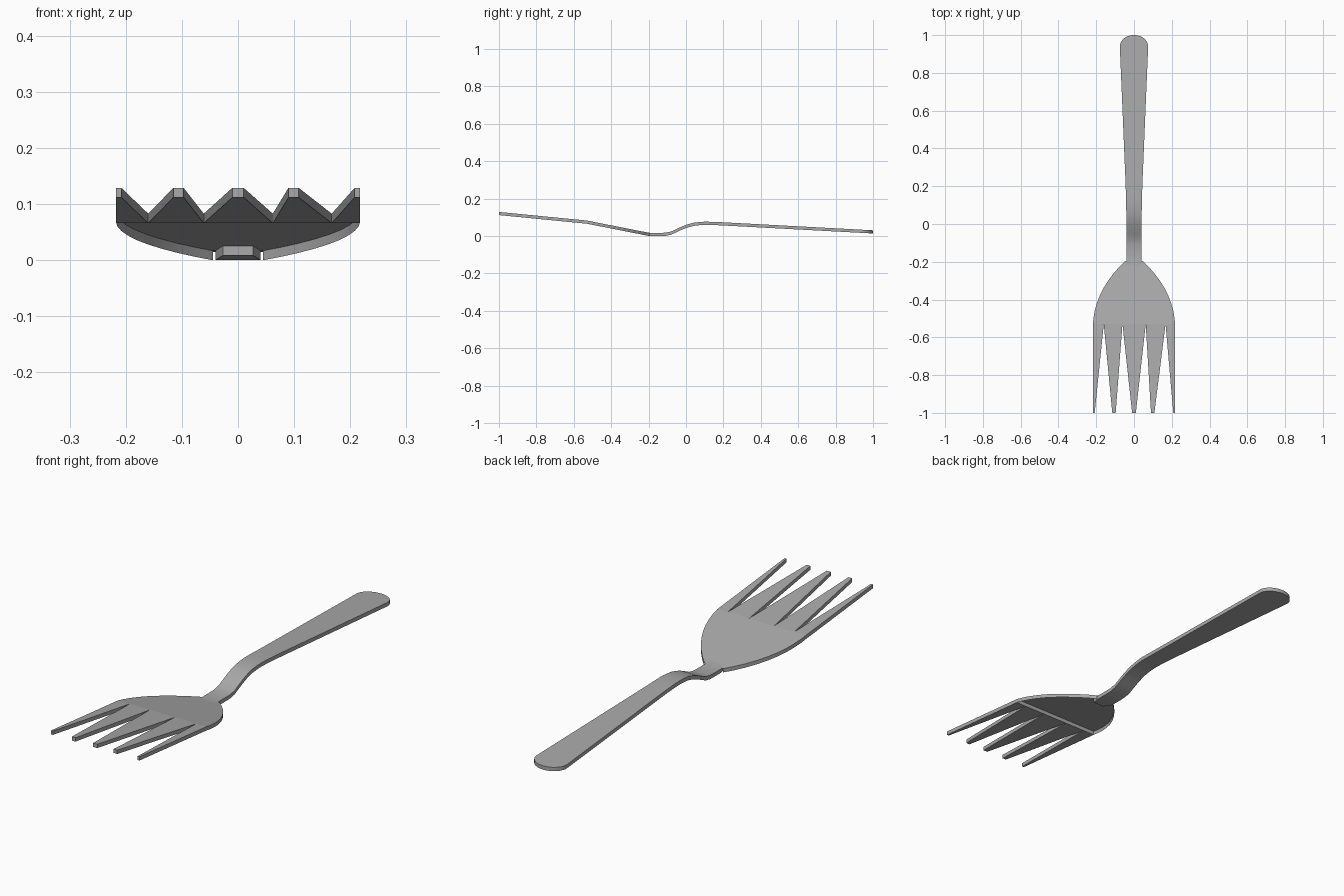
import bpy, bmesh, math

cube = bpy.data.objects.get("Cube")
if cube:
    bpy.data.objects.remove(cube, do_unlink=True)

THICK = 0.017

steel = bpy.data.materials.new("brushed_grey")
steel.use_nodes = True
GREY = (0.4, 0.4, 0.4, 1)
steel.diffuse_color = GREY
steel.node_tree.nodes["Principled BSDF"].inputs["Base Color"].default_value = GREY


def loft(name, stations, closed=True):
    """Skin slabs given as (y, x_left, x_right, z_top); open ones have no base or ends."""
    bm = bmesh.new()
    rings = []
    for y, xl, xr, z in stations:
        corners = [(xl, y, z - THICK), (xl, y, z), (xr, y, z), (xr, y, z - THICK)]
        rings.append([bm.verts.new(c) for c in corners])
    sides = 4 if closed else 3
    for a, b in zip(rings, rings[1:]):
        for i in range(sides):
            j = (i + 1) % 4
            bm.faces.new((a[i], b[i], b[j], a[j]))
    if closed:
        bm.faces.new(rings[0])
        bm.faces.new(rings[-1][::-1])
        bmesh.ops.recalc_face_normals(bm, faces=bm.faces)
    mesh = bpy.data.meshes.new(name)
    bm.to_mesh(mesh)
    bm.free()
    mesh.materials.append(steel)
    obj = bpy.data.objects.new(name, mesh)
    bpy.context.collection.objects.link(obj)
    bpy.ops.object.select_all(action='DESELECT')
    obj.select_set(True)
    bpy.context.view_layer.objects.active = obj
    bpy.ops.object.shade_smooth_by_angle(angle=math.radians(30))
    return obj


# Bowl: sloping sheet with turned-down rims, hollow underneath
ROOT_Y, NECK_Y = -0.53, -0.195
ROOT_Z, TIP_Z = 0.083, 0.129


def bowl_z(y):
    return THICK + (ROOT_Z - THICK) * (NECK_Y - y) / (NECK_Y - ROOT_Y)


outline = [(ROOT_Y, 0.217), (-0.50, 0.215), (-0.46, 0.208), (-0.42, 0.197), (-0.38, 0.182),
           (-0.34, 0.162), (-0.30, 0.137), (-0.26, 0.107), (-0.225, 0.076), (NECK_Y, 0.045)]
loft("bowl", [(y, -w, w, bowl_z(y)) for y, w in outline], closed=False)

# Five tapering tines
roots = [-0.217, -0.16, -0.061, 0.062, 0.167, 0.217]
tips = [(-0.217, -0.208), (-0.115, -0.097), (-0.01, 0.01), (0.09, 0.108), (0.208, 0.217)]
for i, (left, right) in enumerate(tips):
    loft(f"tine_{i + 1}", [(-1, left, right, TIP_Z),
                           (ROOT_Y, roots[i], roots[i + 1], ROOT_Z)])

# Handle: neck tucked under the bowl, raised bend, long flared grip
path = [(-0.24, 0.027, 0.0255), (-0.195, 0.04, 0.0175), (-0.15, 0.04, 0.017), (-0.11, 0.04, 0.018),
        (-0.08, 0.04, 0.024), (-0.05, 0.04, 0.038), (-0.02, 0.04, 0.052), (0.01, 0.04, 0.063),
        (0.04, 0.04, 0.071), (0.07, 0.041, 0.075), (0.1, 0.042, 0.077), (0.15, 0.043, 0.076),
        (0.2, 0.044, 0.0735), (0.94, 0.075, 0.034)]
for k in range(1, 9):
    a = math.radians(k * 10.5)
    y = 0.94 + 0.06 * math.sin(a) / math.sin(math.radians(84))
    path.append((y, 0.075 * math.cos(a), 0.034 - (y - 0.94) * 0.054))
loft("handle", [(y, -w, w, z) for y, w, z in path])
